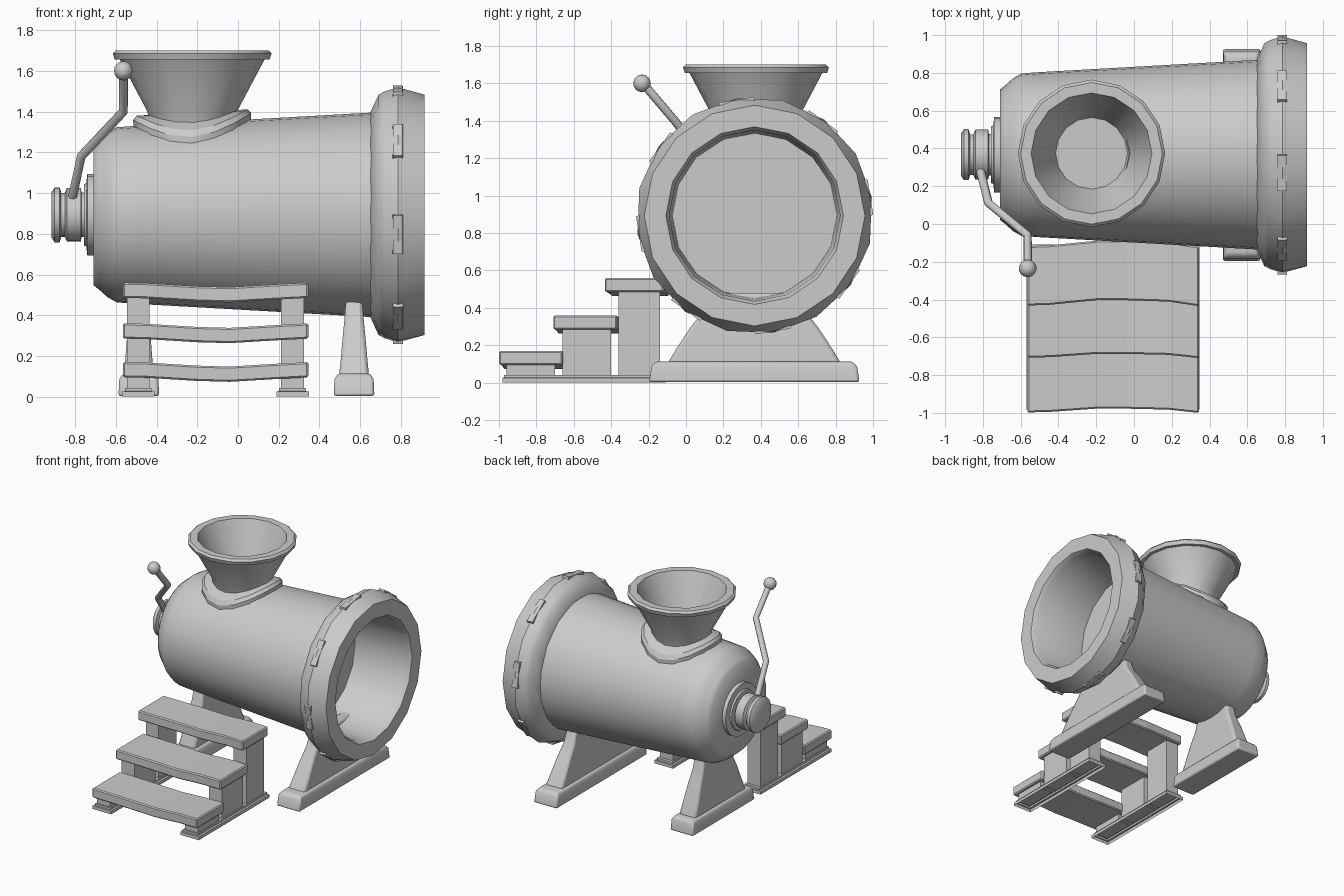
import bpy, bmesh, math
from math import sin, cos, pi, radians
from mathutils import Vector

if "Cube" in bpy.data.objects:
    bpy.data.objects.remove(bpy.data.objects["Cube"])

AY, AZ = 0.367, 0.893          # barrel axis
FX, FY = -0.225, 0.374         # funnel axis


def make(name, bm, smooth=35, bevel=0, segs=1):
    bmesh.ops.recalc_face_normals(bm, faces=bm.faces)
    me = bpy.data.meshes.new(name)
    bm.to_mesh(me)
    bm.free()
    ob = bpy.data.objects.new(name, me)
    bpy.context.collection.objects.link(ob)
    if smooth:
        me.shade_smooth()
        me.set_sharp_from_angle(angle=radians(smooth))
    if bevel:
        m = ob.modifiers.new("bevel", 'BEVEL')
        m.width, m.segments = bevel, segs
        m.limit_method, m.angle_limit = 'ANGLE', radians(40)
    return ob


def loft(bm, rings, closed_path=False, caps=(True, True)):
    vs = [[bm.verts.new(p) for p in r] for r in rings]
    pairs = list(zip(vs, vs[1:])) + ([(vs[-1], vs[0])] if closed_path else [])
    n = len(vs[0])
    for a, b in pairs:
        for i in range(n):
            j = (i + 1) % n
            bm.faces.new((a[i], a[j], b[j], b[i]))
    for ring, cap in ((vs[0], caps[0]), (vs[-1], caps[1])):
        if cap and not closed_path:
            bm.faces.new(ring)


def lathe_x(name, prof, n, smooth=35, caps=(True, True)):
    # profile entries: x, radius and optional twist in degrees
    bm = bmesh.new()
    rings = []
    for x, r, *tw in prof:
        t = radians(tw[0]) if tw else 0
        rings.append([(x, AY + r * cos(2 * pi * i / n + t), AZ + r * sin(2 * pi * i / n + t))
                      for i in range(n)])
    loft(bm, rings, caps=caps)
    return make(name, bm, smooth)


def lathe_z(name, prof, n):
    bm = bmesh.new()
    loft(bm, [[(FX + r * cos(2 * pi * i / n), FY + r * sin(2 * pi * i / n), z)
               for i in range(n)] for r, z in prof])
    return make(name, bm)


def rect(x0, x1, y0, y1, z):
    return [(x0, y0, z), (x1, y0, z), (x1, y1, z), (x0, y1, z)]


# Tapered barrel with rounded rear end, open towards the mouth
lathe_x("barrel", [(-0.71, 0.1), (-0.71, 0.345), (-0.685, 0.365), (-0.64, 0.405),
                   (-0.595, 0.43), (-0.5, 0.437), (0.67, 0.503)], 32, 65, (True, False))

# Flanged mouth ring with a twisted crest, and the recessed bore with its back wall
lathe_x("mouth_ring", [(0.65, 0.485), (0.65, 0.503), (0.69, 0.592, 5), (0.72, 0.612, 8),
                       (0.785, 0.634, 9), (0.917, 0.59), (0.917, 0.475), (0.885, 0.457),
                       (0.45, 0.44)], 16, 35, (False, True))

# Grip ribs across the ring crest
for k in range(8):
    a = radians(9 + 45 * k)
    rad, tan = Vector((0, cos(a), sin(a))), Vector((0, -sin(a), cos(a)))
    c = Vector((0.785, AY, AZ))
    bm = bmesh.new()
    loft(bm, [[c + rad * r + tan * (h * s) + Vector((w * t, 0, 0))
               for s, t in ((-1, -1), (1, -1), (1, 1), (-1, 1))]
              for r, h, w in ((0.56, 0.105, 0.028), (0.627, 0.095, 0.024))])
    make("grip_rib", bm, 0)

# Rear hub and knob
lathe_x("rear_hub", [(-0.69, 0.2), (-0.74, 0.2), (-0.745, 0.155), (-0.757, 0.15),
                     (-0.757, 0.11), (-0.768, 0.11), (-0.772, 0.132), (-0.84, 0.132),
                     (-0.85, 0.108), (-0.868, 0.108), (-0.876, 0.135), (-0.9, 0.135),
                     (-0.917, 0.11)], 20)

# Funnel with rim and hollow inside
lathe_z("funnel", [(0.20, 1.30), (0.22, 1.40), (0.355, 1.655), (0.38, 1.655),
                   (0.39, 1.685), (0.375, 1.70), (0.32, 1.70), (0.31, 1.675),
                   (0.19, 1.37)], 16)

# Saddle collar following the barrel surface
bm = bmesh.new()
rings = []
for i in range(16):
    a = 2 * pi * i / 16
    ring = []
    for r, dz in ((0.20, -0.03), (0.287, -0.03), (0.29, 0.03), (0.272, 0.05), (0.20, 0.05)):
        x, y = FX + r * cos(a), FY + r * sin(a)
        R = 0.437 + (x + 0.5) * 0.0564
        ring.append((x, y, AZ + math.sqrt(R * R - (y - AY) ** 2) + dz))
    rings.append(ring)
loft(bm, rings, True)
make("funnel_collar", bm, 28)

# Crank rod and ball
cu = bpy.data.curves.new("crank_rod", 'CURVE')
cu.dimensions = '3D'
cu.bevel_depth, cu.bevel_resolution, cu.use_fill_caps = 0.023, 2, True
pts = [(-0.815, 0.29, 0.97), (-0.77, 0.11, 1.18), (-0.563, -0.06, 1.40), (-0.563, -0.23, 1.60)]
sp = cu.splines.new('POLY')
sp.points.add(len(pts) - 1)
for p, co in zip(sp.points, pts):
    p.co = (*co, 1)
bpy.context.collection.objects.link(bpy.data.objects.new("crank_rod", cu))
bm = bmesh.new()
bmesh.ops.create_uvsphere(bm, u_segments=14, v_segments=8, radius=0.047)
bmesh.ops.translate(bm, verts=bm.verts, vec=(-0.563, -0.235, 1.60))
make("crank_ball", bm)

# Two flared feet: x centre, y centre, y scale, top height
for cx, cy, sy, top in ((0.57, 0.365, 1.0, 0.48), (-0.487, 0.37, 0.68, 0.54)):
    bm = bmesh.new()
    loft(bm, [rect(cx - w, cx + w, cy - h * sy, cy + h * sy, z)
              for w, h, z in ((0.1, 0.563, 0.003), (0.096, 0.55, 0.085), (0.08, 0.525, 0.113))])
    make("foot_base", bm, 60, 0.012, 2)
    bm = bmesh.new()
    loft(bm, [rect(cx - w, cx + w, cy - h * sy, cy + h * sy, 0.10 + t * (top - 0.10))
              for w, h, t in ((0.074, 0.465, 0), (0.066, 0.42, 0.2), (0.056, 0.345, 0.5),
                              (0.048, 0.28, 0.72), (0.04, 0.24, 1))])
    make("foot", bm, 60, 0.018, 2)

# Step treads, sagging and bowed in the middle
for y0, y1, z0, z1, bow in ((-1.0, -0.66, 0.095, 0.17, 0.025),
                            (-0.71, -0.37, 0.285, 0.36, 0.025),
                            (-0.435, -0.12, 0.485, 0.56, 0.035)):
    bm = bmesh.new()
    loft(bm, [[(x, y0 + bow * s, z0 - 0.022 * t), (x, y1 + bow * s, z0 - 0.022 * t),
               (x, y1 + bow * s, z1 - 0.022 * t), (x, y0 + bow * s, z1 - 0.022 * t)]
              for x, s, t in ((-0.565, 0.1, 0), (-0.45, 0.2, 0.1), (-0.2, 0.9, 0.8),
                              (-0.04, 0.9, 1), (0.18, 0.7, 0.4), (0.345, 0, 0))])
    make("step_tread", bm, 0, 0.008)

# Stepped floor rails (hollow below) and posts
for cx in (-0.49, 0.268):
    bm = bmesh.new()
    loft(bm, [rect(cx - w, cx + w, -0.545 - h, -0.545 + h, z)
              for w, h, z in ((0.08, 0.437, 0.0), (0.08, 0.437, 0.025),
                              (0.066, 0.428, 0.027), (0.066, 0.428, 0.042))],
         caps=(False, True))
    make("step_rail", bm, 0)
    for y0, y1, z in ((-0.96, -0.70, 0.11), (-0.66, -0.40, 0.30), (-0.36, -0.14, 0.51)):
        bm = bmesh.new()
        loft(bm, [rect(cx - 0.056, cx + 0.056, y0, y1, 0.035),
                  rect(cx - 0.056, cx + 0.056, y0, y1, z)])
        make("step_post", bm, 0)
